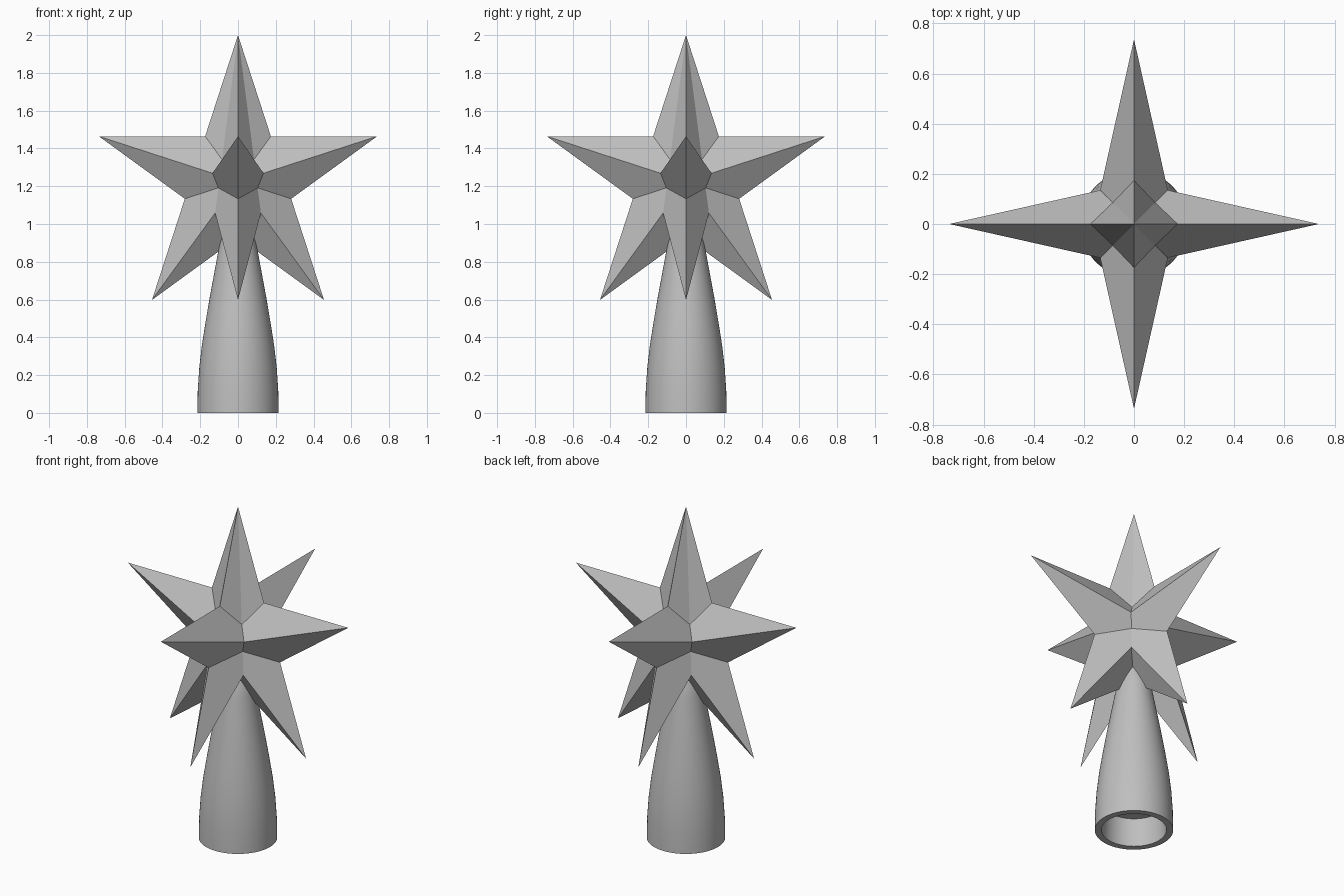
import bpy
import bmesh
from math import sin, cos, pi, radians
from mathutils import Vector

cube = bpy.data.objects.get("Cube")
if cube:
    bpy.data.objects.remove(cube, do_unlink=True)

# One plain grey for the whole ornament
grey = bpy.data.materials.new("plain_grey")
grey.use_nodes = True
colour = (0.52, 0.52, 0.52, 1.0)
grey.diffuse_color = colour
grey.node_tree.nodes["Principled BSDF"].inputs["Base Color"].default_value = colour

CENTRE_Z = 1.225
TIP_RADIUS = 0.775
NOTCH_RADIUS = 0.296
HALF_DEPTH = 0.165


def finish(name, bm):
    bmesh.ops.recalc_face_normals(bm, faces=bm.faces)
    mesh = bpy.data.meshes.new(name)
    bm.to_mesh(mesh)
    bm.free()
    mesh.materials.append(grey)
    obj = bpy.data.objects.new(name, mesh)
    bpy.context.collection.objects.link(obj)
    return obj


def make_star(name, turn):
    """Faceted five-pointed star standing upright, turned about z."""
    bm = bmesh.new()
    rim = []
    for i in range(10):
        r = NOTCH_RADIUS if i % 2 else TIP_RADIUS
        a = pi / 2 + i * pi / 5
        rim.append(bm.verts.new((r * cos(a), 0, CENTRE_Z + r * sin(a))))
    for side in (-1, 1):
        peak = bm.verts.new((0, side * HALF_DEPTH, CENTRE_Z))
        for i in range(10):
            bm.faces.new((rim[i], rim[(i + 1) % 10], peak))
    star = finish(name, bm)
    star.rotation_euler.z = turn
    return star


def make_lathe(name, profile, segments=64):
    """Revolve (radius, height) points about z."""
    bm = bmesh.new()
    verts = [bm.verts.new((r, 0, z)) for r, z in profile]
    edges = [bm.edges.new(pair) for pair in zip(verts, verts[1:])]
    bmesh.ops.spin(bm, geom=verts + edges, cent=Vector(), axis=(0, 0, 1),
                   angle=2 * pi, steps=segments, use_duplicate=False)
    bmesh.ops.remove_doubles(bm, verts=bm.verts, dist=0.0001)
    return finish(name, bm)


# Two identical stars crossing at right angles
make_star("star_across", 0)
make_star("star_front_to_back", pi / 2)

# Tapered stem with a socket in its underside
stem = make_lathe("stem", [
    (0, 0.17), (0.172, 0.17), (0.178, 0),
    (0.215, 0), (0.213, 0.12), (0.205, 0.24), (0.191, 0.36),
    (0.172, 0.48), (0.15, 0.61), (0.126, 0.74), (0.1, 0.88),
    (0.08, 0.98), (0.06, 1.02), (0, 1.03),
])
bpy.ops.object.select_all(action="DESELECT")
stem.select_set(True)
bpy.context.view_layer.objects.active = stem
bpy.ops.object.shade_smooth_by_angle(angle=radians(30))
